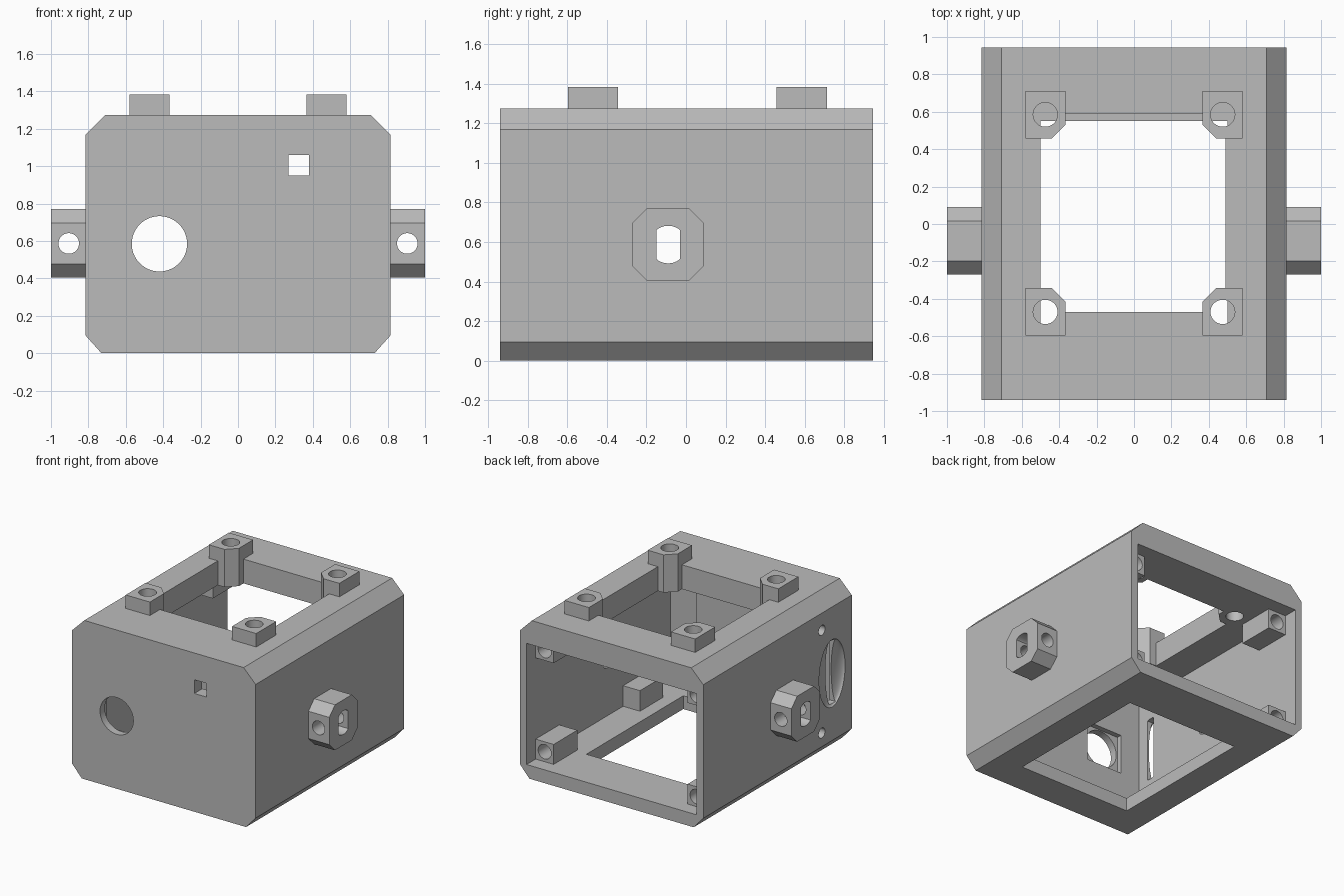
import bpy, bmesh, math
from mathutils import Matrix, Vector

cube = bpy.data.objects.get("Cube")
if cube:
    bpy.data.objects.remove(cube)

grey = bpy.data.materials.new("plain grey")
grey.use_nodes = True
GREY = (0.5, 0.5, 0.5, 1)
grey.diffuse_color = GREY
grey.node_tree.nodes["Principled BSDF"].inputs["Base Color"].default_value = GREY


def make(name, bm):
    bmesh.ops.recalc_face_normals(bm, faces=bm.faces)
    mesh = bpy.data.meshes.new(name)
    bm.to_mesh(mesh)
    bm.free()
    mesh.materials.append(grey)
    ob = bpy.data.objects.new(name, mesh)
    bpy.context.scene.collection.objects.link(ob)
    return ob


def prism(name, outline, axis, lo, hi):
    """Extrude a 2D outline (the two remaining axes, in order) along an axis."""
    bm = bmesh.new()
    verts = []
    for a, b in outline:
        co = [a, b]
        co.insert(axis, lo)
        verts.append(bm.verts.new(co))
    face = bm.faces.new(verts)
    moved = bmesh.ops.extrude_face_region(bm, geom=[face])["geom"]
    step = Vector((0, 0, 0))
    step[axis] = hi - lo
    bmesh.ops.translate(bm, vec=step, verts=[g for g in moved if isinstance(g, bmesh.types.BMVert)])
    return make(name, bm)


def box(name, x, y, z):
    return prism(name, [(x[0], y[0]), (x[1], y[0]), (x[1], y[1]), (x[0], y[1])], 2, *z)


def rod(name, a, b, r, axis, lo, hi, flat=None):
    """Round prism, optionally flattened to a half width."""
    pts = []
    for i in range(48):
        t = math.tau * (i + 0.5) / 48
        p = r * math.cos(t)
        if flat:
            p = max(-flat, min(flat, p))
        pts.append((a + p, b + r * math.sin(t)))
    clean = [p for i, p in enumerate(pts)
             if not (flat and abs(p[0] - pts[i - 1][0]) < 1e-6 and abs(p[0] - pts[(i + 1) % 48][0]) < 1e-6)]
    return prism(name, clean, axis, lo, hi)


def cut(ob, *cutters):
    for c in cutters:
        mod = ob.modifiers.new("cut", "BOOLEAN")
        mod.operation, mod.solver, mod.object = "DIFFERENCE", "EXACT", c
    bpy.context.view_layer.update()
    graph = bpy.context.evaluated_depsgraph_get()
    mesh = bpy.data.meshes.new_from_object(ob.evaluated_get(graph))
    ob.modifiers.clear()
    ob.data = mesh
    for c in cutters:
        bpy.data.objects.remove(c)


# Chamfered housing, open at the back
W, H, FRONT, BACK = 0.815, 1.275, -0.94, 0.945
FLOOR, CEIL, INNER = 0.107, 1.08, 0.755
half = [(0.73, 0), (W, 0.095), (W, 1.168), (0.708, H)]
shell = prism("housing", half + [(-x, z) for x, z in reversed(half)], 1, FRONT, BACK)
cut(shell,
    box("cavity", (-INNER, INNER), (-0.88, 1.1), (FLOOR, CEIL)),
    box("top_opening", (-0.5, 0.49), (-0.47, 0.59), (1, 1.4)),
    box("bottom_opening", (-0.5, 0.5), (-0.68, 0.55), (-0.1, 0.2)))

# Raised inner pad behind the front panel, with a square pocket
pad = box("front_pad", (-INNER, 0.5), (-0.88, -0.84), (FLOOR, CEIL))
cut(pad,
    box("pocket", (-0.58, -0.26), (-1, -0.7), (0.42, 0.74)),
    box("window", (0.27, 0.38), (-1, -0.7), (0.95, 1.06)))
cut(shell,
    rod("round_port", -0.42, 0.585, 0.148, 1, -1.1, -0.8),
    box("square_port", (0.27, 0.38), (-1.1, -0.8), (0.95, 1.06)))

# Finger dish, slot and two screw holes on the right side wall
bm = bmesh.new()
bmesh.ops.create_uvsphere(bm, u_segments=40, v_segments=24, radius=1,
                          matrix=Matrix.Translation((-W, -0.69, 0.635)) @ Matrix.Diagonal((0.05, 0.165, 0.27, 1)))
cut(shell, make("dish", bm))
cut(shell,
    rod("slot", -0.71, 0.635, 0.255, 0, -0.9, -0.7, 0.035),
    rod("screw_hole_low", -0.56, 0.205, 0.04, 0, -0.9, -0.7),
    rod("screw_hole_high", -0.56, 1.03, 0.04, 0, -0.9, -0.7))

# Side lugs with a flattened slot and a cross hole
Y0, Y1, Z0, Z1, C = -0.27, 0.09, 0.405, 0.77, 0.073
octagon = [(Y0 + C, Z0), (Y1 - C, Z0), (Y1, Z0 + C), (Y1, Z1 - C),
           (Y1 - C, Z1), (Y0 + C, Z1), (Y0, Z1 - C), (Y0, Z0 + C)]
for side, s in (("left", 1), ("right", -1)):
    lo, hi = sorted((s * (W - 0.01), s))
    lug = prism(side + "_lug", octagon, 0, lo, hi)
    lo, hi = sorted((s * 0.7, s * 1.1))
    cut(lug,
        rod("lug_slot", -0.09, 0.587, 0.095, 0, lo, hi, 0.06),
        rod("cross_hole", s * 0.905, 0.587, 0.055, 1, -0.5, 0.3))
    cut(shell, rod("wall_slot", -0.09, 0.587, 0.095, 0, lo, hi, 0.06))

    # Top standoffs, chamfered towards the opening
    for end, y, d in (("front", -0.47, 1), ("back", 0.585, -1)):
        xi, xo, yi, yo = s * 0.365, s * 0.58, y + d * 0.127, y - d * 0.127
        post = prism(f"{end}_{side}_standoff",
                     [(xo, yo), (xo, yi), (xi + s * 0.075, yi), (xi, yi - d * 0.075), (xi, yo)],
                     2, CEIL, 1.383)
        cut(post, rod("bore", s * 0.474, y, 0.065, 2, 1, 1.5))
        cut(shell, rod("bore", s * 0.474, y, 0.065, 2, 1, 1.5))

    # Screw blocks in the back corners
    for level, z in (("lower", FLOOR), ("upper", CEIL - 0.16)):
        x = sorted((s * INNER, s * (INNER - 0.16)))
        block = box(f"{level}_{side}_screw_block", x, (0.53, 0.83), (z, z + 0.16))
        cut(block, rod("screw_bore", s * (INNER - 0.08), z + 0.08, 0.058, 1, 0.6, 1))

# Small block on the floor beside the opening
box("floor_block", (INNER - 0.15, INNER), (-0.57, -0.28), (FLOOR, FLOOR + 0.165))

# Smooth the bores and keep the edges sharp
for ob in bpy.context.scene.objects:
    ob.select_set(ob.type == "MESH")
bpy.context.view_layer.objects.active = shell
bpy.ops.object.shade_smooth_by_angle(angle=math.radians(25))
